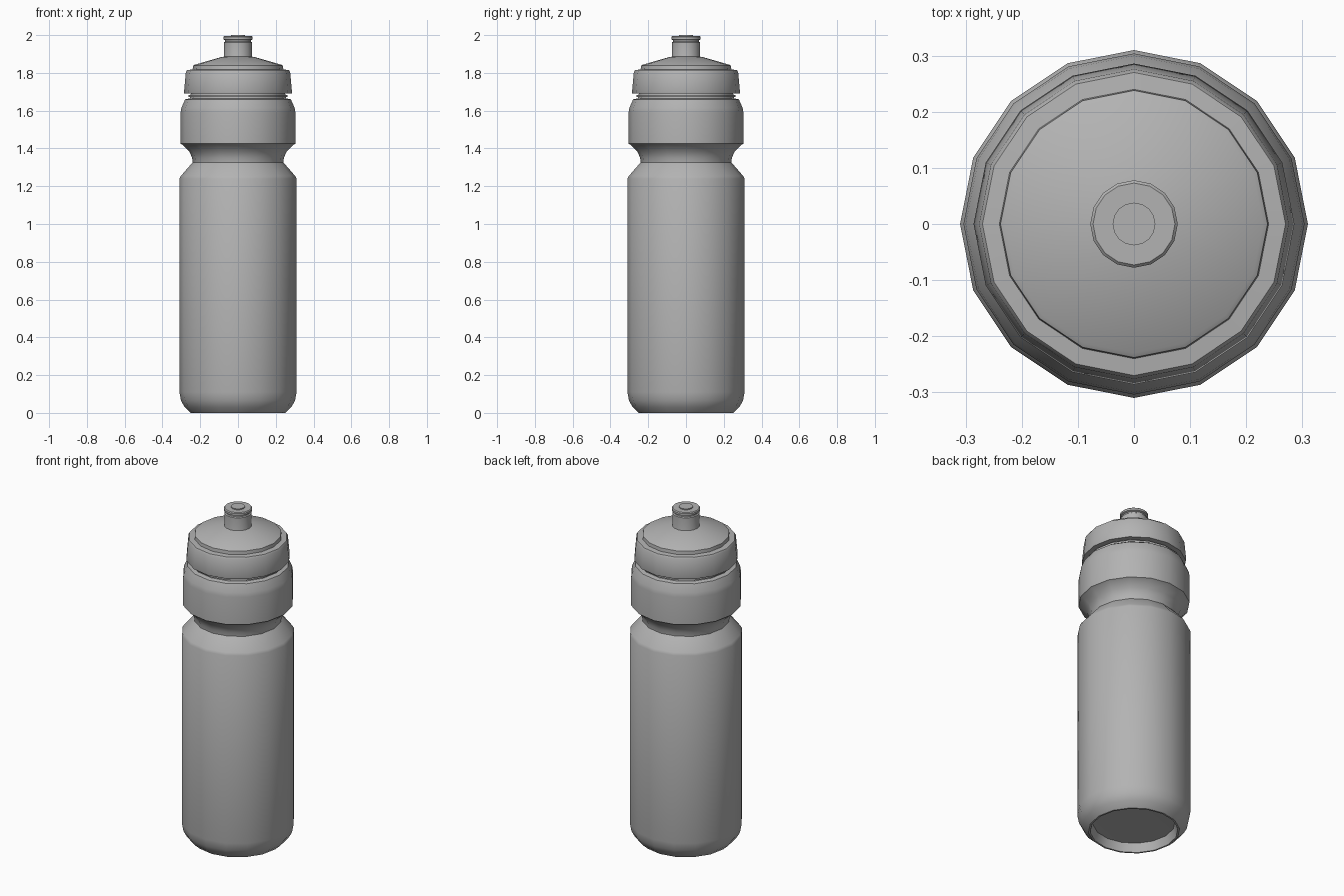
import bpy, bmesh, math

cube = bpy.data.objects.get("Cube")
if cube:
    bpy.data.objects.remove(cube, do_unlink=True)

SIDES = 16

grey = bpy.data.materials.new("light_grey_plastic")
grey.use_nodes = True
colour = (0.45, 0.45, 0.45, 1)
grey.diffuse_color = colour
grey.node_tree.nodes["Principled BSDF"].inputs["Base Color"].default_value = colour


def lathe(name, profile):
    """Turn (radius, height) points around z; radius 0 becomes a pole."""
    bm = bmesh.new()
    rings = []
    for r, z in profile:
        if r == 0:
            rings.append([bm.verts.new((0, 0, z))] * SIDES)
        else:
            rings.append([bm.verts.new((r * math.cos(math.tau * i / SIDES),
                                        r * math.sin(math.tau * i / SIDES), z))
                          for i in range(SIDES)])
    for low, high in zip(rings, rings[1:]):
        for i in range(SIDES):
            j = (i + 1) % SIDES
            corners = dict.fromkeys((low[i], low[j], high[j], high[i]))
            bm.faces.new(list(corners))
    bmesh.ops.recalc_face_normals(bm, faces=bm.faces)
    mesh = bpy.data.meshes.new(name)
    bm.to_mesh(mesh)
    bm.free()
    mesh.materials.append(grey)
    obj = bpy.data.objects.new(name, mesh)
    bpy.context.collection.objects.link(obj)
    bpy.ops.object.select_all(action="DESELECT")
    obj.select_set(True)
    bpy.context.view_layer.objects.active = obj
    bpy.ops.object.shade_smooth_by_angle(angle=math.radians(35))
    return obj


# Main bottle with recessed base, shoulder, waist and grip bulge
lathe("bottle_body", [
    (0, 0.055), (0.225, 0.05), (0.24, 0.0), (0.25, 0.0), (0.282, 0.03),
    (0.302, 0.065), (0.31, 0.11), (0.31, 1.24), (0.302, 1.255),
    (0.25, 1.315), (0.24, 1.325), (0.243, 1.35), (0.258, 1.385),
    (0.295, 1.42), (0.304, 1.425), (0.304, 1.59), (0.3, 1.615),
    (0.28, 1.66), (0.255, 1.665), (0.25, 1.69), (0, 1.69)])

# Threaded neck ridge just under the cap
lathe("neck_ridge", [(0, 1.672), (0.262, 1.672), (0.262, 1.682), (0, 1.682)])

# Screw cap with tapered skirt, raised step and sloping top
lathe("screw_cap", [
    (0, 1.69), (0.284, 1.69), (0.286, 1.697), (0.276, 1.805),
    (0.27, 1.815), (0.24, 1.818), (0.238, 1.838), (0.23, 1.843),
    (0.085, 1.885), (0, 1.89)])

# Drinking spout with lip and raised centre plug
lathe("spout", [
    (0, 1.875), (0.078, 1.875), (0.074, 1.893), (0.074, 1.962),
    (0.068, 1.966), (0.068, 1.973), (0.078, 1.977), (0.078, 1.989),
    (0.073, 1.994), (0, 1.994)])
lathe("spout_plug", [(0, 1.985), (0.038, 1.985), (0.038, 2.0), (0, 2.0)])
